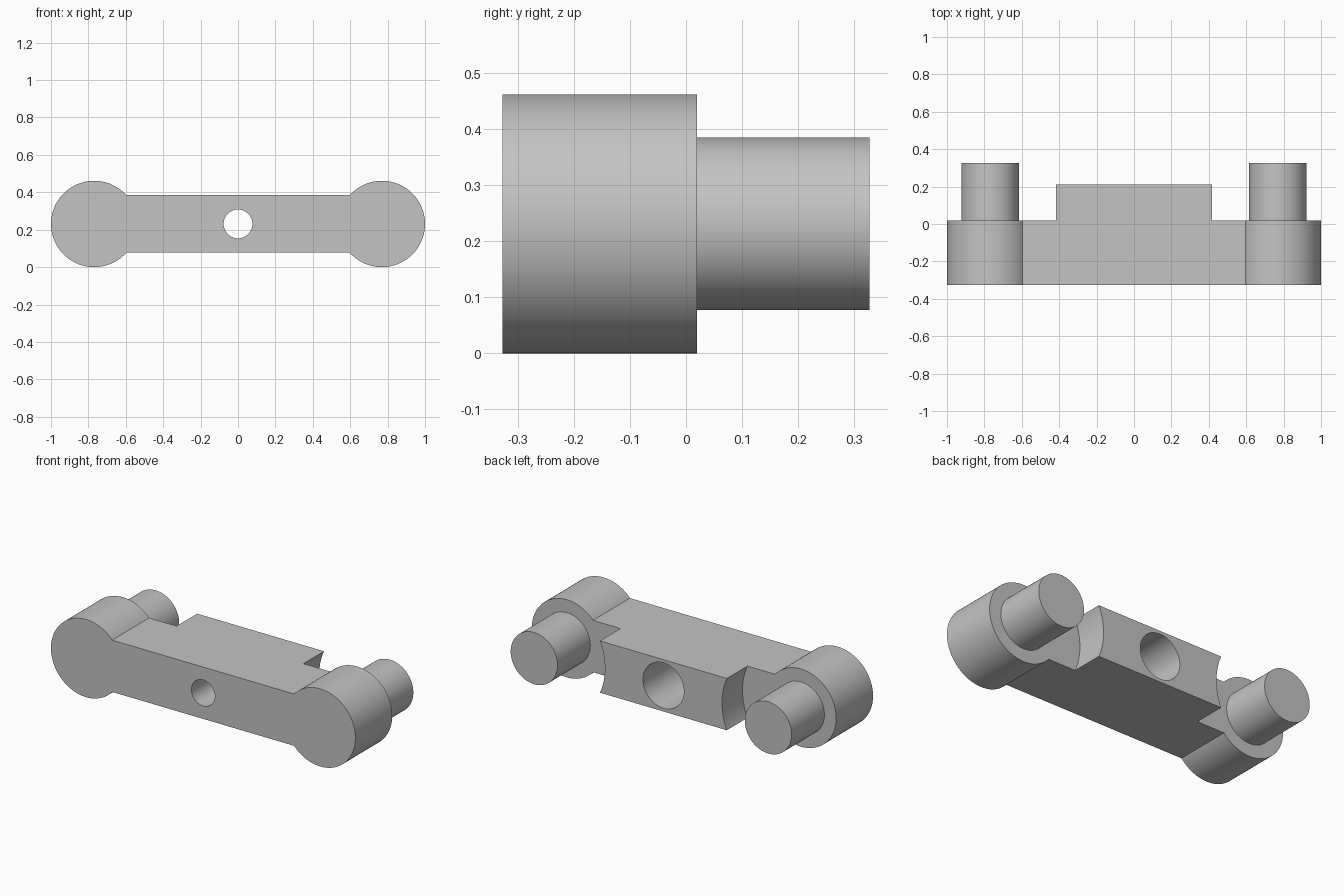
import bpy
from math import pi

if "Cube" in bpy.data.objects:
    bpy.data.objects.remove(bpy.data.objects["Cube"], do_unlink=True)

U = 1 / 26            # one design unit; the link is 52 units long
FRONT = -8.5 * U      # y of the front face
MID = 6 * U           # z of the centre line

grey = bpy.data.materials.new("plain grey")
grey.use_nodes = True
colour = (0.55, 0.55, 0.55, 1)
grey.diffuse_color = colour
grey.node_tree.nodes["Principled BSDF"].inputs["Base Color"].default_value = colour


def rod(name, x, radius, start, end):
    """Cylinder along y, measured in units back from the front face."""
    bpy.ops.mesh.primitive_cylinder_add(
        vertices=96, radius=radius * U, depth=(end - start) * U,
        location=(x * U, FRONT + (start + end) / 2 * U, MID), rotation=(pi / 2, 0, 0))
    obj = bpy.context.object
    obj.name = name
    obj.data.materials.append(grey)
    return obj


def combine(target, tool, operation):
    """Apply a boolean and discard the tool."""
    mod = target.modifiers.new(operation, "BOOLEAN")
    mod.operation, mod.object, mod.solver = operation, tool, "EXACT"
    bpy.context.view_layer.objects.active = target
    bpy.ops.object.modifier_apply(modifier=mod.name)
    bpy.data.objects.remove(tool, do_unlink=True)


# Bar with the thicker middle block
bpy.ops.mesh.primitive_cube_add(size=1, location=(0, FRONT + 7 * U, MID))
link = bpy.context.object
link.name = "link_body"
link.scale = (40 * U, 14 * U, 8 * U)
bpy.ops.object.transform_apply(location=False, rotation=False, scale=True)
link.data.materials.append(grey)

# Concave clearance behind each end, then the round end and its pin
for side, x in (("left", 20), ("right", -20)):
    combine(link, rod(side + "_clearance", x, 10, 9, 16), "DIFFERENCE")
    combine(link, rod(side + "_end", x, 6, 0, 9), "UNION")
    combine(link, rod(side + "_pin", x, 4, 7, 17), "UNION")

# Screw hole with a wide counterbore from the back
combine(link, rod("screw_hole", 0, 2, -1, 15), "DIFFERENCE")
combine(link, rod("counterbore", 0, 3.5, 5, 15), "DIFFERENCE")

bpy.ops.object.select_all(action="DESELECT")
link.select_set(True)
bpy.context.view_layer.objects.active = link
bpy.ops.object.shade_smooth_by_angle(angle=pi / 6)
